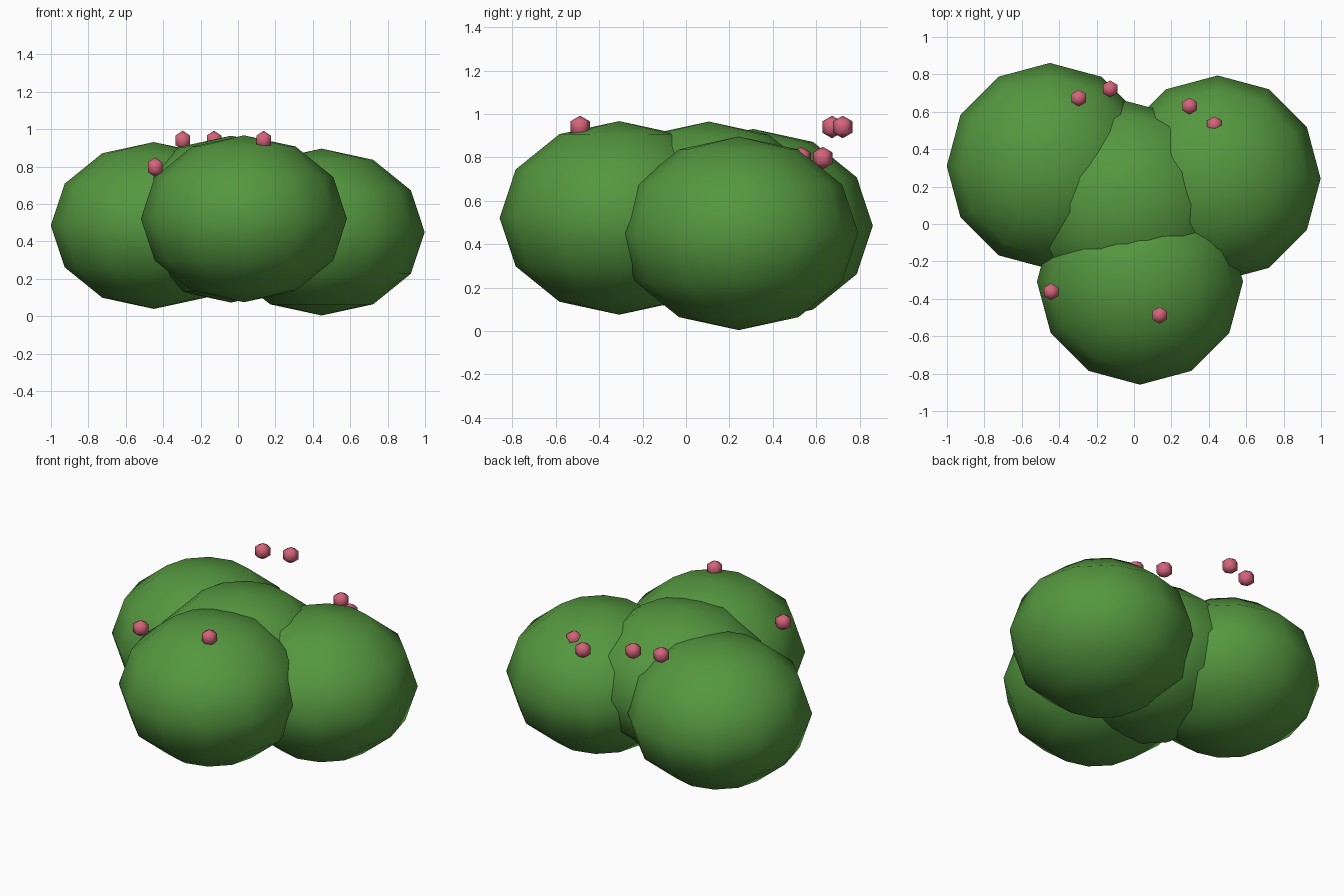
import bpy

cube = bpy.data.objects.get("Cube")
if cube:
    bpy.data.objects.remove(cube, do_unlink=True)


def make_material(name, rgb):
    mat = bpy.data.materials.new(name)
    mat.use_nodes = True
    color = (*rgb, 1.0)
    mat.diffuse_color = color
    mat.node_tree.nodes["Principled BSDF"].inputs["Base Color"].default_value = color
    return mat


def add_ball(name, location, scale, segments, rings, mat):
    bpy.ops.mesh.primitive_uv_sphere_add(
        segments=segments, ring_count=rings, radius=1, location=location)
    ball = bpy.context.object
    ball.name = name
    ball.scale = scale
    ball.data.materials.append(mat)
    bpy.ops.object.shade_smooth()
    return ball


leaf_green = make_material("leaf green", (0.09, 0.31, 0.05))
berry_pink = make_material("berry pink", (0.66, 0.125, 0.195))

# Foliage: four overlapping, slightly squashed low-poly spheres
lobes = {
    "foliage_back_right": (-0.45, 0.31, 0.485),
    "foliage_back_left": (0.447, 0.243, 0.45),
    "foliage_front": (0.032, -0.308, 0.521),
    "foliage_middle": (-0.037, 0.105, 0.519),
}
for name, center in lobes.items():
    add_ball(name, center, (0.551, 0.551, 0.446), 12, 6, leaf_green)

# Berries: tiny six-sided balls at two heights
upper, lower = 0.94, 0.797
berries = [
    (-0.295, 0.673, upper),
    (-0.128, 0.722, upper),
    (0.137, -0.488, upper),
    (0.297, 0.63, lower),
    (0.43, 0.53, lower),
    (-0.443, -0.362, lower),
]
for i, center in enumerate(berries, 1):
    add_ball(f"berry_{i}", center, (0.052, 0.052, 0.052), 6, 3, berry_pink)
